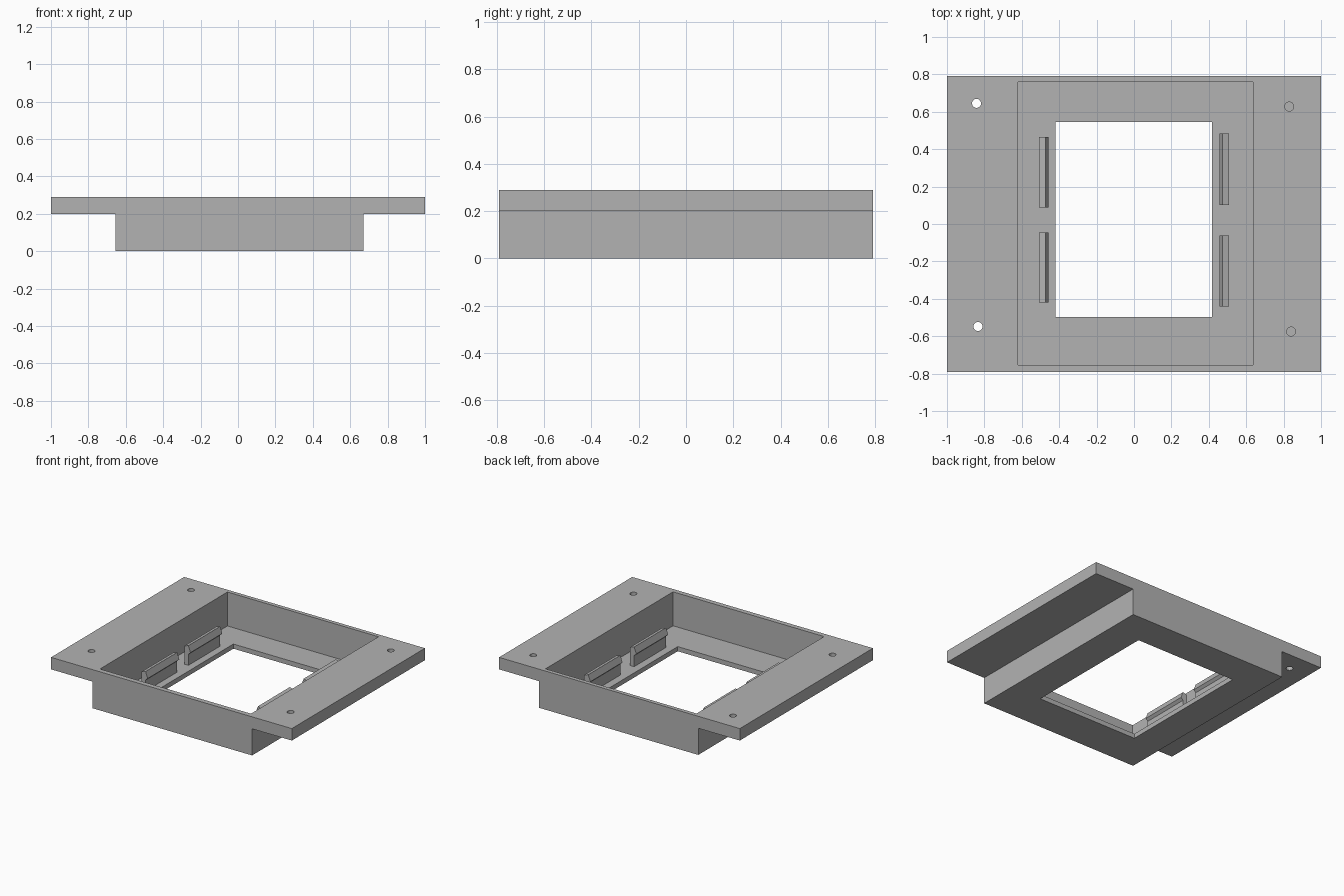
import bpy
import bmesh
from mathutils import Vector

cube = bpy.data.objects.get("Cube")
if cube:
    bpy.data.objects.remove(cube, do_unlink=True)

grey = bpy.data.materials.new("plain grey")
grey.use_nodes = True
colour = (0.45, 0.45, 0.45, 1)
grey.diffuse_color = colour
grey.node_tree.nodes["Principled BSDF"].inputs["Base Color"].default_value = colour


def make_object(name, bm):
    bmesh.ops.recalc_face_normals(bm, faces=bm.faces[:])
    mesh = bpy.data.meshes.new(name)
    bm.to_mesh(mesh)
    bm.free()
    mesh.materials.append(grey)
    obj = bpy.data.objects.new(name, mesh)
    bpy.context.collection.objects.link(obj)
    return obj


def extrude_profile(name, profile, y0, y1):
    """Sweep an x-z outline from y0 to y1."""
    bm = bmesh.new()
    face = bm.faces.new([bm.verts.new((x, y0, z)) for x, z in profile])
    swept = bmesh.ops.extrude_face_region(bm, geom=[face])["geom"]
    verts = [v for v in swept if isinstance(v, bmesh.types.BMVert)]
    bmesh.ops.translate(bm, verts=verts, vec=Vector((0, y1 - y0, 0)))
    return make_object(name, bm)


def box(name, x0, x1, y0, y1, z0, z1):
    return extrude_profile(name, [(x0, z0), (x1, z0), (x1, z1), (x0, z1)], y0, y1)


def cylinder(name, x, y, z0, z1, radius):
    bm = bmesh.new()
    bmesh.ops.create_cone(bm, cap_ends=True, segments=32, radius1=radius,
                          radius2=radius, depth=z1 - z0)
    bmesh.ops.translate(bm, verts=bm.verts[:], vec=Vector((x, y, (z0 + z1) / 2)))
    return make_object(name, bm)


def cut(target, cutter):
    cutter.hide_render = True
    mod = target.modifiers.new("cut", "BOOLEAN")
    mod.operation = "DIFFERENCE"
    mod.solver = "EXACT"
    mod.object = cutter
    bpy.context.view_layer.objects.active = target
    bpy.ops.object.modifier_apply(modifier=mod.name)
    bpy.data.objects.remove(cutter, do_unlink=True)


# Frame: tub with a mounting flange on each side
top, under, floor = 0.29, 0.2, 0.035
frame = extrude_profile("frame", [
    (-0.655, 0), (0.67, 0), (0.67, under), (1, under),
    (1, top), (-1, top), (-1, under), (-0.655, under)], -0.79, 0.79)

# Recess and window through the floor
cut(frame, box("recess_cutter", -0.62, 0.635, -0.753, 0.76, floor, 0.5))
cut(frame, box("window_cutter", -0.42, 0.417, -0.497, 0.545, -0.2, 0.2))

# Screw holes: through on one flange, blind on the other
for x, y, bottom in [(-0.842, 0.645, 0.1), (-0.834, -0.548, 0.1),
                     (0.83, 0.628, 0.23), (0.84, -0.575, 0.23)]:
    cut(frame, cylinder("hole_cutter", x, y, bottom, 0.4, 0.024))

# Snap clips with hooks pointing towards the window
hook = [(0.508, floor - 0.005), (0.508, 0.172), (0.474, 0.183),
        (0.456, 0.135), (0.474, 0.118), (0.474, floor - 0.005)]
for side, sign, spans in [("right", -1, [(-0.42, -0.045), (0.088, 0.465)]),
                          ("left", 1, [(-0.44, -0.062), (0.102, 0.483)])]:
    for place, (y0, y1) in zip(("front", "back"), spans):
        extrude_profile(f"{side}_{place}_clip",
                        [(sign * x, z) for x, z in hook], y0, y1)
